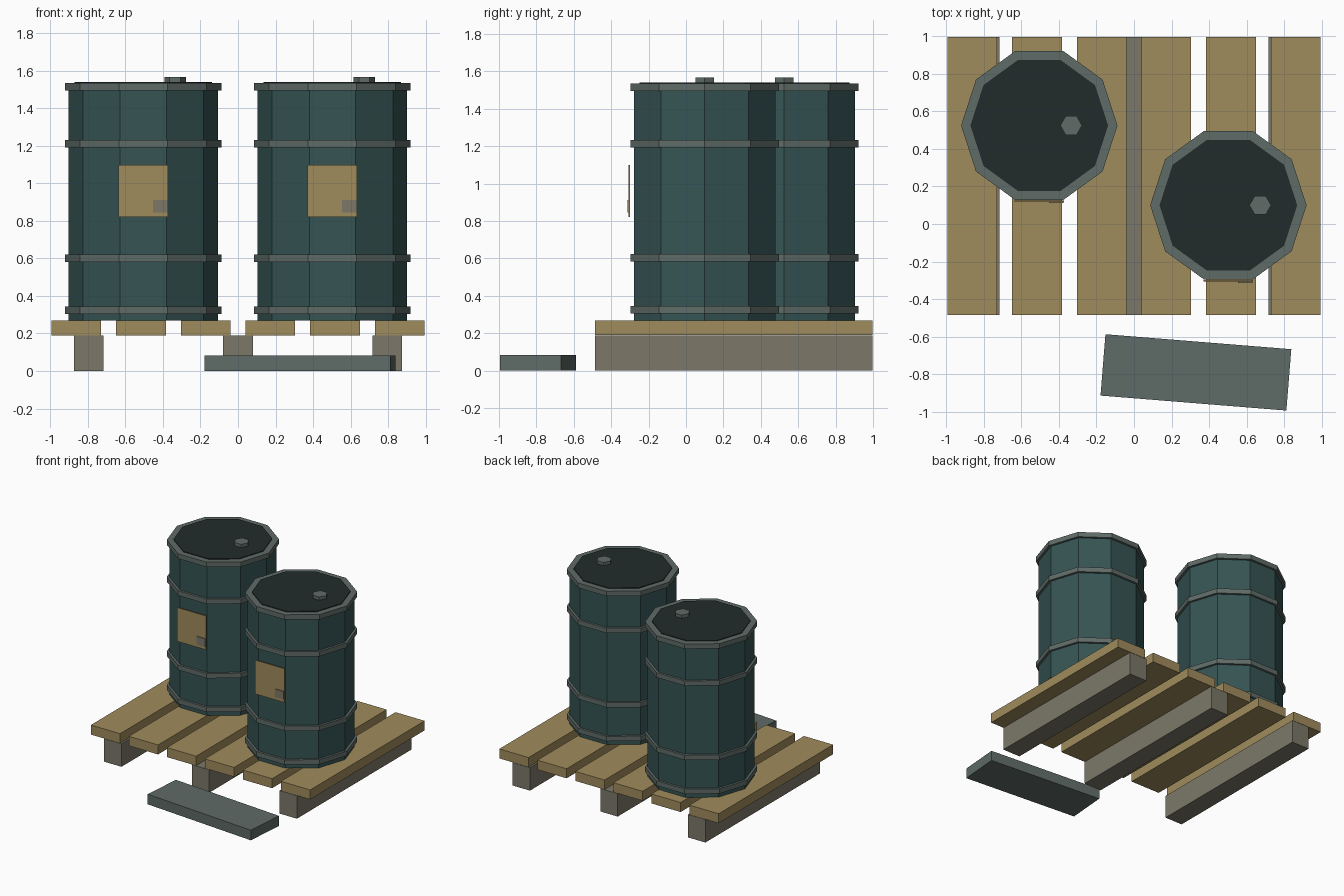
import bpy, bmesh, math
from mathutils import Matrix

if "Cube" in bpy.data.objects:
    bpy.data.objects.remove(bpy.data.objects["Cube"])


def material(name, rgb):
    # sRGB bytes to linear
    lin = [((c / 255 + 0.055) / 1.055) ** 2.4 for c in rgb]
    m = bpy.data.materials.new(name)
    m.diffuse_color = (*lin, 1)
    m.use_nodes = True
    m.node_tree.nodes["Principled BSDF"].inputs["Base Color"].default_value = m.diffuse_color
    return m


TEAL = material("teal paint", (54, 84, 84))
METAL = material("grey metal", (95, 107, 103))
DARK = material("dark lid", (33, 43, 43))
WOOD = material("pale wood", (160, 140, 93))
OLD = material("weathered wood", (124, 121, 105))


def finish(bm, name, mat):
    bmesh.ops.recalc_face_normals(bm, faces=bm.faces)
    me = bpy.data.meshes.new(name)
    bm.to_mesh(me)
    bm.free()
    me.materials.append(mat)
    ob = bpy.data.objects.new(name, me)
    bpy.context.collection.objects.link(ob)
    return ob


def box(name, mat, x, y, z, turn=0):
    """Box from (min, max) ranges, turned about its own vertical axis."""
    bm = bmesh.new()
    size = [r[1] - r[0] for r in (x, y, z)]
    mid = [(r[0] + r[1]) / 2 for r in (x, y, z)]
    bmesh.ops.create_cube(bm, size=1, matrix=Matrix.Translation(mid)
                          @ Matrix.Rotation(turn, 4, 'Z') @ Matrix.Diagonal((*size, 1)))
    return finish(bm, name, mat)


def prism(name, mat, cx, cy, r, z0, z1, sides=10):
    bm = bmesh.new()
    ring = [(cx + r * math.cos(2 * math.pi * i / sides),
             cy + r * math.sin(2 * math.pi * i / sides)) for i in range(sides)]
    lo = [bm.verts.new((x, y, z0)) for x, y in ring]
    hi = [bm.verts.new((x, y, z1)) for x, y in ring]
    bm.faces.new(lo[::-1])
    bm.faces.new(hi)
    for i in range(sides):
        j = (i + 1) % sides
        bm.faces.new((lo[i], lo[j], hi[j], hi[i]))
    return finish(bm, name, mat)


# Pallet: six deck boards on three runners
Y = (-0.486, 0.998)
for i in range(6):
    x = -0.995 + i * 0.345
    box(f"deck_board_{i + 1}", WOOD, (x, x + 0.265), Y, (0.19, 0.268))
for i, x in enumerate((-0.796, 0, 0.796)):
    box(f"runner_{i + 1}", OLD, (x - 0.079, x + 0.079), Y, (0, 0.188))

# Loose plank in front of the pallet
box("loose_plank", METAL, (-0.167, 0.827), (-0.955, -0.627), (0, 0.083),
    math.radians(-4.6))

# Drums
for n, (cx, cy) in enumerate(((-0.505, 0.525), (0.503, 0.1)), 1):
    prism(f"drum_{n}_body", TEAL, cx, cy, 0.398, 0.268, 1.525)
    for k, z in enumerate((0.325, 0.602, 1.212, 1.515), 1):
        prism(f"drum_{n}_hoop_{k}", METAL, cx, cy, 0.417, z - 0.02, z + 0.02)
    prism(f"drum_{n}_lid", DARK, cx, cy, 0.367, 1.5, 1.541)
    prism(f"drum_{n}_bung", METAL, cx + 0.17, cy, 0.058, 1.53, 1.567, 6)
    # Label plate with a small worn patch
    box(f"drum_{n}_label", WOOD, (cx - 0.132, cx + 0.132),
        (cy - 0.407, cy - 0.399), (0.82, 1.098))
    box(f"drum_{n}_label_patch", OLD, (cx + 0.052, cx + 0.129),
        (cy - 0.414, cy - 0.405), (0.845, 0.912))
